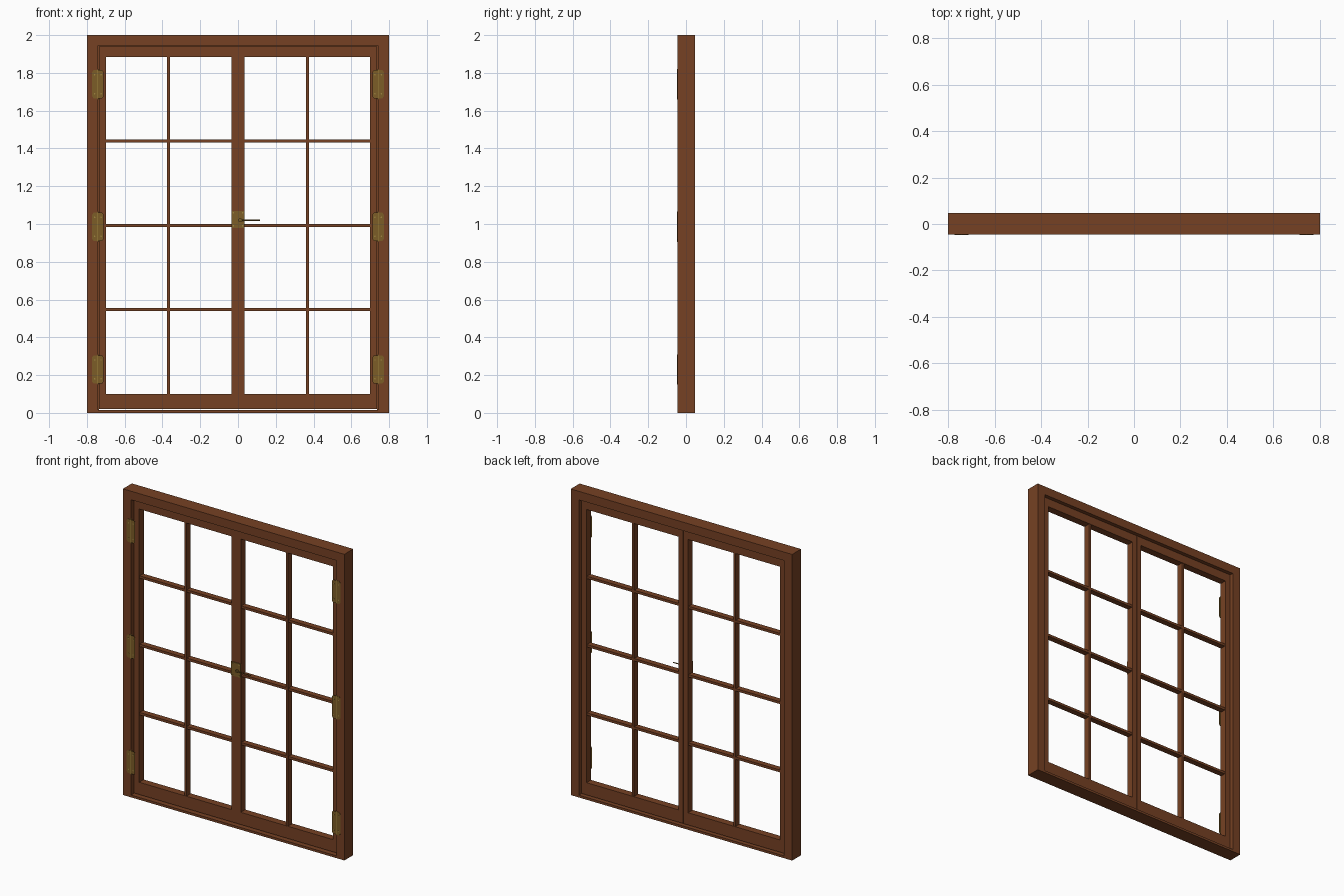
import bpy
import math

if "Cube" in bpy.data.objects:
    bpy.data.objects.remove(bpy.data.objects["Cube"])


def material(name, rgb):
    m = bpy.data.materials.new(name)
    m.use_nodes = True
    m.diffuse_color = (*rgb, 1)
    m.node_tree.nodes["Principled BSDF"].inputs["Base Color"].default_value = (*rgb, 1)
    return m


WOOD = material("brown wood", (0.18, 0.053, 0.017))
BRASS = material("dark brass", (0.2, 0.11, 0.02))
PIN = material("bright brass", (0.35, 0.24, 0.05))


def prism(name, outline, y0, y1, mat):
    """Extrude an x-z outline from y0 to y1."""
    n = len(outline)
    verts = [(x, y, z) for y in (y0, y1) for x, z in outline]
    faces = [list(range(n)), list(range(2 * n - 1, n - 1, -1))]
    faces += [[i, i + n, (i + 1) % n + n, (i + 1) % n] for i in range(n)]
    mesh = bpy.data.meshes.new(name)
    mesh.from_pydata(verts, [], faces)
    mesh.materials.append(mat)
    ob = bpy.data.objects.new(name, mesh)
    bpy.context.collection.objects.link(ob)
    return ob


def box(name, x0, x1, y0, y1, z0, z1, mat=WOOD):
    x0, x1 = sorted((x0, x1))
    return prism(name, [(x0, z0), (x1, z0), (x1, z1), (x0, z1)], y0, y1, mat)


def rod(name, loc, radius, length, mat, axis):
    rot = {"x": (0, math.pi / 2, 0), "y": (math.pi / 2, 0, 0), "z": (0, 0, 0)}[axis]
    bpy.ops.mesh.primitive_cylinder_add(vertices=12, radius=radius, depth=length,
                                        location=loc, rotation=rot)
    ob = bpy.context.object
    ob.name = name
    ob.data.materials.append(mat)
    bpy.ops.object.shade_smooth_by_angle()


FRONT, LIP, BACK = -0.045, -0.022, 0.047
S0, S1 = -0.02, 0.027          # sash front and back
W, IN, TOP, HEAD, SILL = 0.8, 0.742, 2.0, 1.944, 0.015

# Outer frame: front face in one piece, jambs and head behind it, sill below
prism("frame_face", [(-W, SILL), (-IN, SILL), (-IN, HEAD), (IN, HEAD),
                     (IN, SILL), (W, SILL), (W, TOP), (-W, TOP)], FRONT, LIP, WOOD)
box("frame_head", -IN, IN, LIP, BACK, HEAD, TOP)
box("frame_sill", -W, W, FRONT, BACK, 0, SILL)
box("head_seal", -IN, IN, 0, 0.015, HEAD - 0.006, HEAD)

for s, side in ((1, "left"), (-1, "right")):
    box(side + "_jamb", s * IN, s * W, LIP, BACK, SILL, TOP)
    box(side + "_seal", s * 0.735, s * IN, 0, 0.015, SILL, HEAD)

    # Sash: stiles and rails
    x0, x1, x2, x3 = 0.001, 0.034, 0.70, 0.736
    z0, z1, z2, z3 = 0.02, 0.10, 1.885, 1.94
    box(side + "_meeting_stile", s * x0, s * x1, S0, S1, z0, z3)
    box(side + "_hinge_stile", s * x2, s * x3, S0, S1, z0, z3)
    box(side + "_bottom_rail", s * x1, s * x2, S0, S1, z0, z1)
    box(side + "_top_rail", s * x1, s * x2, S0, S1, z2, z3)

    # Glazing bars
    box(side + "_upright_bar", s * 0.359, s * 0.375, S0 + 0.003, S1 - 0.003, z1, z2)
    for i in range(1, 4):
        z = z1 + (z2 - z1) * i / 4
        box(f"{side}_cross_bar_{i}", s * x1, s * x2, S0 + 0.005, S1 - 0.005,
            z - 0.008, z + 0.008)

    # Hinges: two leaves, a pin and screws
    for i, z in enumerate((0.23, 0.985, 1.74)):
        name = f"{side}_hinge_{i + 1}"
        for d, leaf in ((-1, "inner"), (1, "outer")):
            a, b, c = (s * (IN + d * k) for k in (0, 0.022, 0.03))
            prism(f"{name}_{leaf}_leaf",
                  [(a, z - 0.075), (b, z - 0.075), (c, z - 0.065),
                   (c, z + 0.065), (b, z + 0.075), (a, z + 0.075)],
                  FRONT - 0.002, FRONT, BRASS)
            for h in (-0.05, 0.05):
                rod(name + "_screw", (s * (IN + d * 0.017), FRONT - 0.002, z + h),
                    0.004, 0.002, PIN, "y")
        rod(name + "_pin", (s * IN, FRONT, z), 0.003, 0.16, PIN, "z")

# Latch on the meeting stiles, with a thin lever
box("latch_plate", -0.034, 0.034, S0 - 0.005, S0, 0.98, 1.07, BRASS)
rod("latch_hub", (0.012, S0 - 0.008, 1.02), 0.01, 0.012, BRASS, "y")
rod("latch_lever", (0.064, S0 - 0.012, 1.02), 0.003, 0.104, BRASS, "x")
for x in (-0.024, 0.024):
    for z in (0.99, 1.06):
        rod("latch_screw", (x, S0 - 0.005, z), 0.004, 0.002, PIN, "y")

# Consistent outward normals
import bmesh
for ob in bpy.context.scene.objects:
    if ob.type == "MESH":
        bm = bmesh.new()
        bm.from_mesh(ob.data)
        bmesh.ops.recalc_face_normals(bm, faces=bm.faces)
        bm.to_mesh(ob.data)
        bm.free()
